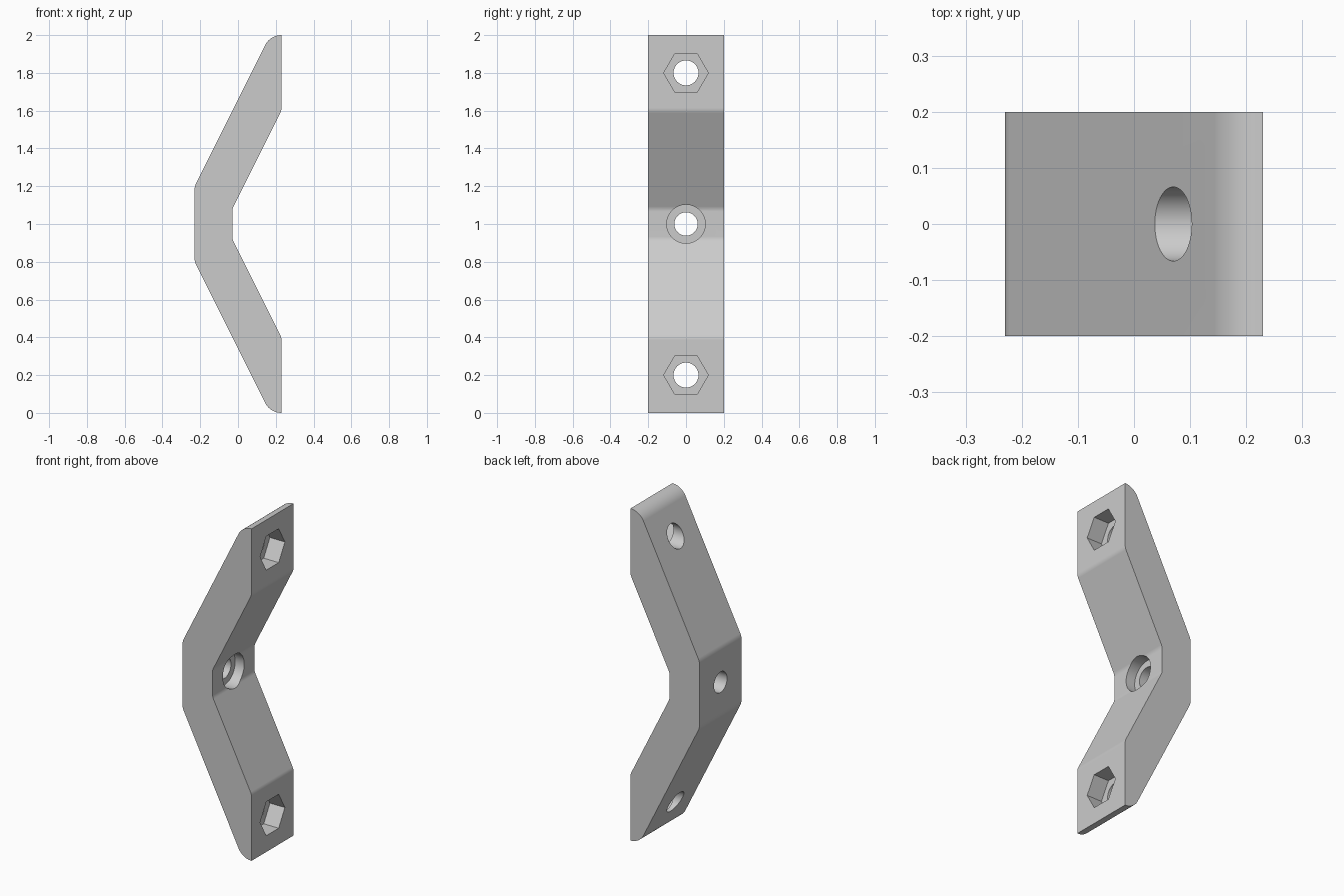
import bpy, bmesh
from math import sin, cos, tan, tau, radians
from mathutils import Vector

cube = bpy.data.objects.get("Cube")
if cube:
    bpy.data.objects.remove(cube, do_unlink=True)

grey = bpy.data.materials.new("light_grey")
grey.use_nodes = True
grey.diffuse_color = (0.6, 0.6, 0.6, 1)
grey.node_tree.nodes["Principled BSDF"].inputs["Base Color"].default_value = (0.6, 0.6, 0.6, 1)


def prism(name, points, depth):
    """Extrude a closed outline along the depth vector."""
    bm = bmesh.new()
    face = bm.faces.new([bm.verts.new(p) for p in points])
    ext = bmesh.ops.extrude_face_region(bm, geom=[face])
    moved = [g for g in ext["geom"] if isinstance(g, bmesh.types.BMVert)]
    bmesh.ops.translate(bm, verts=moved, vec=depth)
    bmesh.ops.recalc_face_normals(bm, faces=bm.faces)
    mesh = bpy.data.meshes.new(name)
    bm.to_mesh(mesh)
    bm.free()
    mesh.materials.append(grey)
    obj = bpy.data.objects.new(name, mesh)
    bpy.context.collection.objects.link(obj)
    return obj


def fillet(prev, corner, nxt, radius, steps):
    """Arc points that round a corner of the outline."""
    if radius == 0:
        return [corner]
    a, b = (prev - corner).normalized(), (nxt - corner).normalized()
    half = a.angle(b) / 2
    start = corner + a * radius / tan(half)
    end = corner + b * radius / tan(half)
    centre = corner + (a + b).normalized() * radius / sin(half)
    u, v = start - centre, end - centre
    sweep = u.angle(v)
    return [centre + (u * sin(sweep * (1 - i / steps)) + v * sin(sweep * i / steps)) / sin(sweep)
            for i in range(steps + 1)]


# Bracket side outline: x, z and corner radius of the upper half, then mirrored
upper = [(-0.23, 1.2, 0.08), (0.17, 2, 0.097), (0.23, 2, 0),
         (0.23, 1.6, 0.06), (-0.03, 1.08, 0.06)]
outline = upper + [(x, 2 - z, r) for x, z, r in reversed(upper)]
corners = [Vector((x, -0.2, z)) for x, z, r in outline]
points = []
for i, (x, z, r) in enumerate(outline):
    points += fillet(corners[i - 1], corners[i], corners[(i + 1) % len(corners)],
                     r, 12 if r > 0.09 else 4)
bracket = prism("angled_bracket", points, (0, 0.4, 0))


def bore(name, z, radius, sides, x_start):
    """Cut a hole along x, from x_start out through the right-hand side."""
    ring = [Vector((x_start, radius * cos(tau * i / sides), z + radius * sin(tau * i / sides)))
            for i in range(sides)]
    cutter = prism(name, ring, (0.6 - x_start, 0, 0))
    cutter.hide_render = True
    mod = bracket.modifiers.new(name, "BOOLEAN")
    mod.operation, mod.solver, mod.object = "DIFFERENCE", "EXACT", cutter
    bpy.context.view_layer.objects.active = bracket
    bpy.ops.object.modifier_apply(modifier=mod.name)
    bpy.data.objects.remove(cutter, do_unlink=True)


# Bolt holes with hexagonal nut pockets at both ends
for z in (0.2, 1.8):
    bore("nut_pocket", z, 0.118, 6, 0.13)
    bore("bolt_hole", z, 0.066, 48, -0.5)

# Counterbored hole in the middle
bore("counterbore", 1, 0.102, 48, -0.09)
bore("middle_hole", 1, 0.062, 48, -0.5)

# Smooth fillets and bores, flat large faces
bpy.ops.object.select_all(action="DESELECT")
bracket.select_set(True)
bpy.context.view_layer.objects.active = bracket
bpy.ops.object.shade_smooth_by_angle(angle=radians(30))
weighted = bracket.modifiers.new("flat_faces", "WEIGHTED_NORMAL")
weighted.keep_sharp = True
